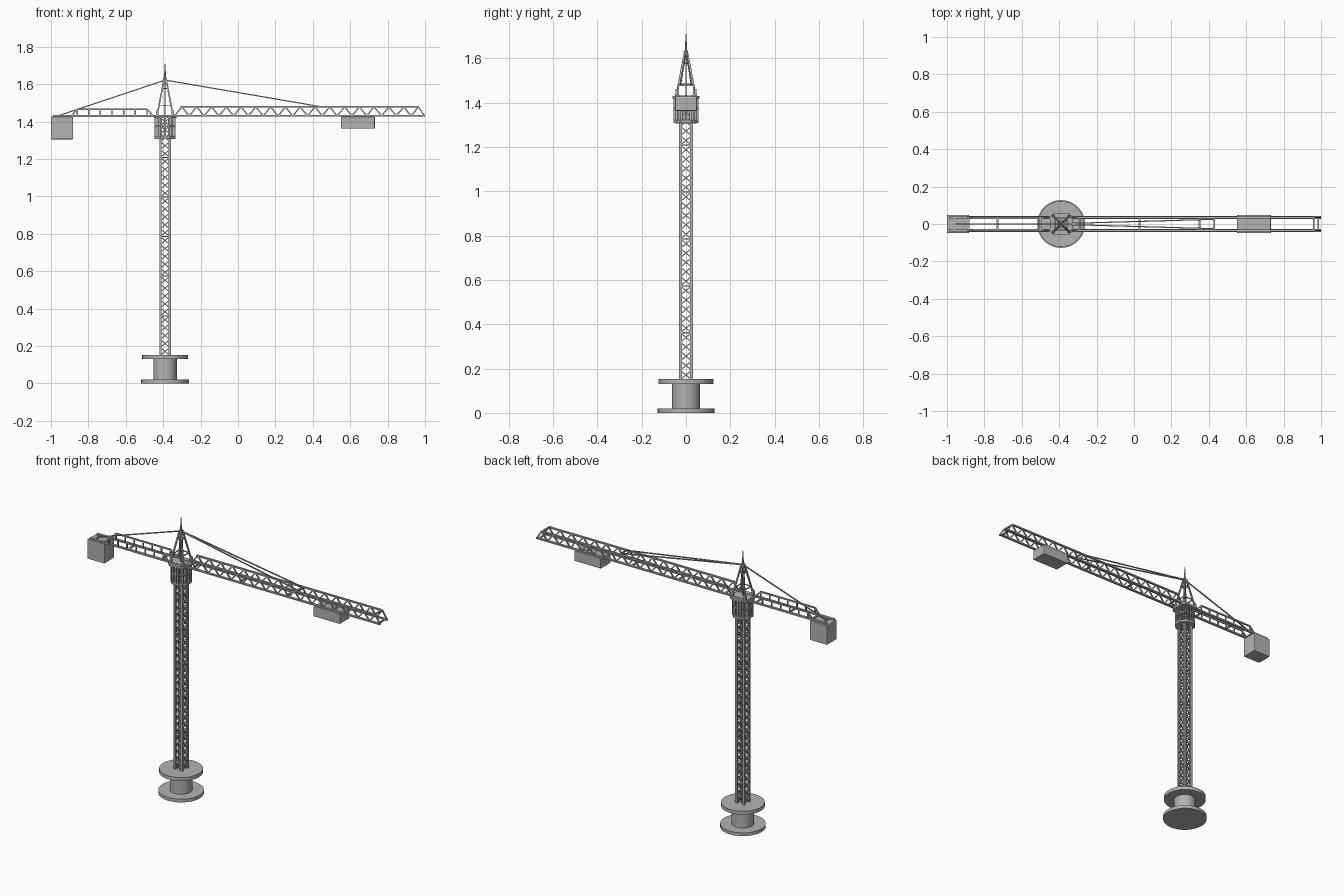
import bpy, bmesh, math
from mathutils import Vector, Matrix

if "Cube" in bpy.data.objects:
    bpy.data.objects.remove(bpy.data.objects["Cube"])

CX = -0.39          # mast centre line
DECK = 1.43         # height of the jib's lower chords
SIDE = 0.035        # half spacing of the jib side frames

grey = bpy.data.materials.new("steel grey")
grey.diffuse_color = (0.45, 0.45, 0.45, 1)
grey.use_nodes = True
grey.node_tree.nodes["Principled BSDF"].inputs["Base Color"].default_value = grey.diffuse_color


def finish(name, bm):
    bmesh.ops.recalc_face_normals(bm, faces=bm.faces)
    me = bpy.data.meshes.new(name)
    bm.to_mesh(me)
    bm.free()
    me.materials.append(grey)
    ob = bpy.data.objects.new(name, me)
    bpy.context.collection.objects.link(ob)
    return ob


def bar(bm, p, q, w, d=None):
    """Rectangular bar from p to q, w wide sideways and d deep."""
    p, q = Vector(p), Vector(q)
    z = (q - p).normalized()
    ref = Vector((0, 1, 0)) if abs(z.y) < 0.9 else Vector((1, 0, 0))
    x = (ref - z * ref.dot(z)).normalized()
    y = z.cross(x)
    m = Matrix((x * w, y * (d or w), z * (q - p).length)).transposed().to_4x4()
    m.translation = (p + q) / 2
    bmesh.ops.create_cube(bm, size=1, matrix=m)


def prism(bm, r1, r2, z0, z1, n, x=CX, turn=0):
    m = Matrix.Translation((x, 0, (z0 + z1) / 2)) @ Matrix.Rotation(turn, 4, 'Z')
    bmesh.ops.create_cone(bm, cap_ends=True, segments=n, radius1=r1, radius2=r2,
                          depth=z1 - z0, matrix=m)


def block(name, x0, x1, hy, z0, z1):
    bm = bmesh.new()
    bar(bm, ((x0 + x1) / 2, 0, z0), ((x0 + x1) / 2, 0, z1), 2 * hy, x1 - x0)
    ob = finish(name, bm)
    mod = ob.modifiers.new("bevel", 'BEVEL')
    mod.width, mod.segments = 0.004, 2


# Spool-shaped base
for name, r, z0, z1 in (("base_disc", 0.128, 0, 0.02), ("base_column", 0.063, 0.02, 0.13),
                        ("base_top_disc", 0.123, 0.13, 0.152)):
    bm = bmesh.new()
    prism(bm, r, r, z0, z1, 32)
    ob = finish(name, bm)
    for p in ob.data.polygons:
        p.use_smooth = abs(p.normal.z) < 0.5

# Lattice mast: four legs, crossed braces on every face
bm = bmesh.new()
h, z0, z1, bays = 0.025, 0.15, 1.42, 30
step = (z1 - z0) / bays
corners = [(-h, -h), (h, -h), (h, h), (-h, h)]
for i, (ax, ay) in enumerate(corners):
    bx, by = corners[(i + 1) % 4]
    bar(bm, (CX + ax, ay, z0), (CX + ax, ay, z1), 0.012)
    for k in range(bays):
        a, b = z0 + k * step, z0 + (k + 1) * step
        bar(bm, (CX + ax, ay, a), (CX + bx, by, b), 0.005)
        bar(bm, (CX + bx, by, a), (CX + ax, ay, b), 0.005)
        if k % 5 == 0:
            bar(bm, (CX + ax, ay, a), (CX + bx, by, a), 0.005)
finish("mast", bm)

# Slewing cage: chamfered plates joined by upright slats
bm = bmesh.new()
R8 = 0.057 / math.cos(math.pi / 8)
prism(bm, R8, R8, 1.308, 1.322, 8, turn=math.pi / 8)
prism(bm, R8, R8, 1.37, 1.378, 8, turn=math.pi / 8)
for i in range(16):
    a = i * math.pi / 8
    r = 0.052 if i % 2 == 0 else 0.055
    x, y = CX + r * math.cos(a), r * math.sin(a)
    bar(bm, (x, y, 1.315), (x, y, 1.42), 0.009)
finish("slewing_cage", bm)

bm = bmesh.new()
outline = [(0.06, 0.04), (0.04, 0.06), (-0.04, 0.06), (-0.06, 0.04),
           (-0.06, -0.04), (-0.04, -0.06), (0.04, -0.06), (0.06, -0.04)]
f = bm.faces.new([bm.verts.new((CX + x, y, 1.418)) for x, y in outline])
top = bmesh.ops.extrude_face_region(bm, geom=[f])["geom"]
bmesh.ops.translate(bm, vec=(0, 0, 0.013), verts=[v for v in top if isinstance(v, bmesh.types.BMVert)])
finish("cage_deck", bm)

# Tower head: four leaning legs, two rings of ties, spike
bm = bmesh.new()
for sx, sy in ((-1, -1), (1, -1), (1, 1), (-1, 1)):
    at = lambda t, sx, sy: (CX + sx * (0.043 - 0.037 * t), sy * (0.043 - 0.037 * t), DECK + 0.195 * t)
    bar(bm, at(0, sx, sy), at(1, sx, sy), 0.008)
    for t in (0.28, 0.75):
        bar(bm, at(t, sx, sy), at(t, -sy, sx), 0.005)
    bar(bm, (CX + sx * 0.043, sy * 0.043, DECK), (CX + sx * 0.04, sy * 0.04, DECK + 0.03), 0.013)
finish("tower_head", bm)
bm = bmesh.new()
prism(bm, 0.008, 0.008, 1.605, 1.635, 8)
prism(bm, 0.006, 0.0015, 1.63, 1.71, 8)
prism(bm, 0.003, 0.003, 1.43, 1.61, 6)
finish("head_spike", bm)

# Main jib: two upright zigzag side frames with a few cross members
bm = bmesh.new()
xa, xb, zt, teeth = -0.30, 0.965, 1.479, 17
pitch = (xb - xa) / (teeth - 1)
for y in (-SIDE, SIDE):
    bar(bm, (CX, y, DECK), (1.0, y, DECK), 0.014, 0.008)
    bar(bm, (xa - 0.008, y, zt), (xb, y, zt), 0.012, 0.008)
    for k in range(teeth):
        x = xa + k * pitch
        bar(bm, (x, y, zt), (min(x + pitch / 2, 0.997), y, DECK), 0.007)
        bar(bm, (x, y, zt), (x - pitch / 2, y, DECK), 0.007)
for x in (-0.29, 0.03, 0.35, 0.67, 0.985):
    bar(bm, (x, -SIDE, DECK), (x, SIDE, DECK), 0.01, 0.007)
for x in (0.43, 0.962):
    bar(bm, (x, -SIDE, zt), (x, SIDE, zt), 0.008, 0.007)
finish("main_jib", bm)

# Counter jib with railings
bm = bmesh.new()
zr, r0, r1 = 1.467, -0.86, -0.487
for y in (-SIDE, SIDE):
    bar(bm, (-0.99, y, DECK), (CX, y, DECK), 0.014, 0.009)
    bar(bm, (r0, y, zr), (r1, y, zr), 0.008)
    bar(bm, (r0, y, zr), (-0.89, y, DECK), 0.008)
    bar(bm, (r1, y, zr), (-0.453, y, DECK), 0.008)
    for k in range(7):
        x = r0 + (r1 - r0) * k / 6
        bar(bm, (x, y, DECK), (x, y, zr), 0.007)
for x in (-0.96, -0.885, -0.73, -0.5):
    bar(bm, (x, -SIDE, DECK), (x, SIDE, DECK), 0.01, 0.007)
finish("counter_jib", bm)

# Tie cables
bm = bmesh.new()
bar(bm, (CX, 0, 1.622), (-0.96, 0, 1.432), 0.006)
for s in (-1, 1):
    bar(bm, (CX, s * 0.002, 1.622), (0.43, s * 0.025, 1.482), 0.006)
finish("tie_cables", bm)

# Hanging blocks
block("counterweight", -1.0, -0.882, 0.048, 1.305, 1.426)
block("trolley", 0.55, 0.732, 0.049, 1.363, 1.426)
